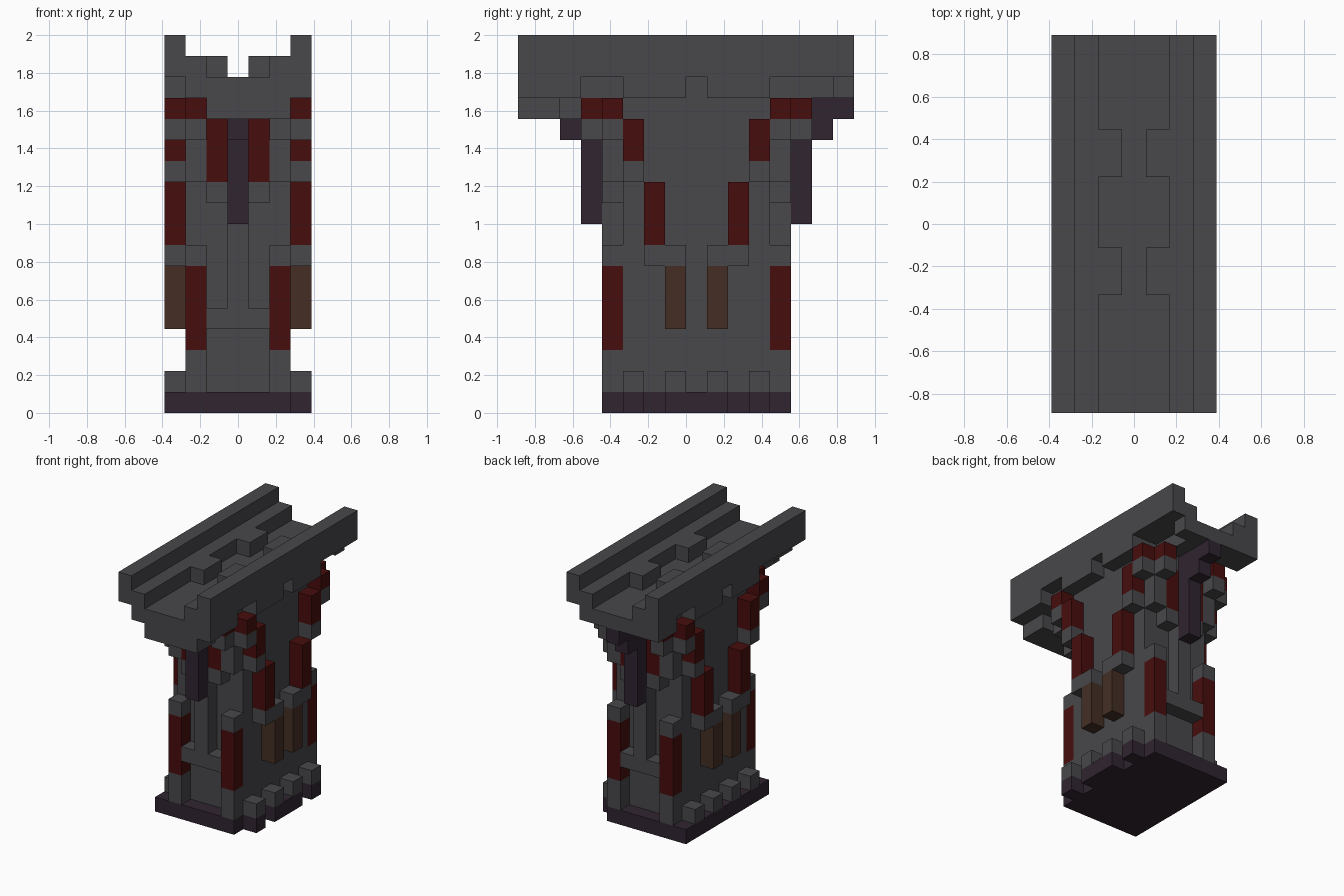
import bpy
import bmesh
from mathutils import Vector

cube = bpy.data.objects.get("Cube")
if cube:
    bpy.data.objects.remove(cube, do_unlink=True)

# The tower sits on a block grid: WIDTH x LENGTH x HEIGHT blocks
WIDTH, LENGTH, HEIGHT = 7, 16, 18
UNIT = 2 / HEIGHT
ORIGIN = Vector((WIDTH / 2, LENGTH / 2, 0))


def material(name, colour):
    mat = bpy.data.materials.new(name)
    mat.use_nodes = True
    rgba = (*colour, 1)
    mat.diffuse_color = rgba
    shader = next(n for n in mat.node_tree.nodes if n.type == 'BSDF_PRINCIPLED')
    shader.inputs["Base Color"].default_value = rgba
    return mat


stone = material("dark_grey_stone", (.065, .065, .07))
red = material("deep_red", (.064, .004, .004))
purple = material("dark_purple", (.03, .018, .03))
brown = material("dark_brown", (.058, .028, .018))


def flip_x(box):
    (a, b), y, z = box
    return ((WIDTH - b, WIDTH - a), y, z)


def flip_y(box):
    # The shaft is symmetric about the middle of its own block row,
    # half a block behind the deck's centre; the deck ends are cut off.
    x, (a, b), z = box
    centre_sum = LENGTH + 1
    return (x, (max(centre_sum - b, 0), min(centre_sum - a, LENGTH)), z)


def expand(boxes, symmetry):
    result = list(boxes)
    if symmetry == "turn":
        result += [flip_x(flip_y(b)) for b in result]
    else:
        if "x" in symmetry:
            result += [flip_x(b) for b in result]
        if "y" in symmetry:
            result += [flip_y(b) for b in result]
    return list(dict.fromkeys(result))


def build(name, mat, boxes, symmetry=""):
    """Each box is (x range, y range, z range) in whole blocks."""
    bm = bmesh.new()
    for box in expand(boxes, symmetry):
        low = (Vector([r[0] for r in box]) - ORIGIN) * UNIT
        high = (Vector([r[1] for r in box]) - ORIGIN) * UNIT
        verts = bmesh.ops.create_cube(bm, size=1)["verts"]
        for v in verts:
            v.co = Vector([h if c > 0 else l for c, l, h in zip(v.co, low, high)])
    mesh = bpy.data.meshes.new(name)
    bm.to_mesh(mesh)
    bm.free()
    mesh.materials.append(mat)
    obj = bpy.data.objects.new(name, mesh)
    bpy.context.collection.objects.link(obj)
    return obj


# Base plate with a toothed edge on one side
build("base_plate", purple, [((0, 6), (4, 13), (0, 1)), ((6, 7), (7, 10), (0, 1))])
build("base_teeth", purple, [((6, 7), (5, 6), (0, 1))], "y")
build("base_studs", stone, [((6, 7), (j, j + 1), (1, 2)) for j in (5, 7)], "xy")

# Shaft, with recessed end walls framed by corner posts
build("shaft", stone, [((1, 6), (5, 12), (1, 15))])
build("corner_posts", stone, [((5, 6), (4, 5), (1, 3)), ((5, 6), (4, 5), (7, 8))], "xy")
build("corner_post_bands", red, [((5, 6), (4, 5), (3, 7))], "xy")
build("end_ledges", stone, [((2, 5), (4, 5), (4, 5))], "y")
build("end_ribs", stone, [((3, 4), (4, 5), (5, 14))], "y")

# Stepped pipes climbing the long sides
build("side_pipe_tails", brown, [((6, 7), (7, 8), (4, 7))], "xy")
build("side_pipe_joints", stone, [
    ((6, 7), (6, 8), (7, 8)),
    ((6, 7), (5, 6), (11, 12)),
    ((6, 7), (4, 5), (13, 14)),
], "xy")
build("side_pipe_bands", red, [
    ((6, 7), (6, 7), (8, 11)),
    ((6, 7), (5, 6), (12, 14)),
    ((6, 7), (4, 5), (14, 15)),
], "xy")

# Upper brackets at both ends
build("bracket_feet", stone, [((4, 5), (4, 5), (10, 11))], "xy")
build("bracket_bands", red, [
    ((4, 5), (4, 5), (11, 14)),
    ((5, 6), (3, 4), (14, 15)),
], "xy")
build("bracket_blocks", stone, [
    ((5, 6), (4, 5), (11, 15)),
    ((5, 6), (3, 4), (13, 14)),
    ((2, 5), (4, 5), (14, 15)),
], "xy")

# Hanging spikes that lean outwards under the deck
build("hanging_spikes", purple, [
    ((3, 4), (3, 4), (9, 15)),
    ((3, 4), (2, 3), (13, 14)),
], "y")
build("rear_spike_root", purple, [((3, 4), (14, 16), (14, 15))])
build("front_support_slab", stone, [((2, 6), (0, 2), (14, 15)), ((2, 5), (2, 3), (14, 15))])

# Deck and its stepped side rails
build("deck", stone, [((2, 5), (0, LENGTH), (15, 16))])
build("deck_edges", stone, [((5, 6), (0, 12), (15, 16)), ((1, 2), (0, 2), (15, 16))], "turn")
build("rail_skirts", stone, [((6, 7), (j, j + 3), (15, 16)) for j in (0, 5, 9)], "turn")
build("rails", stone, [((6, 7), (0, LENGTH), (16, HEIGHT))], "x")
build("inner_steps", stone, [((5, 6), (0, LENGTH), (16, 17))], "x")
build("step_blocks", stone, [((4, 5), (5, 7), (16, 17))], "xy")
